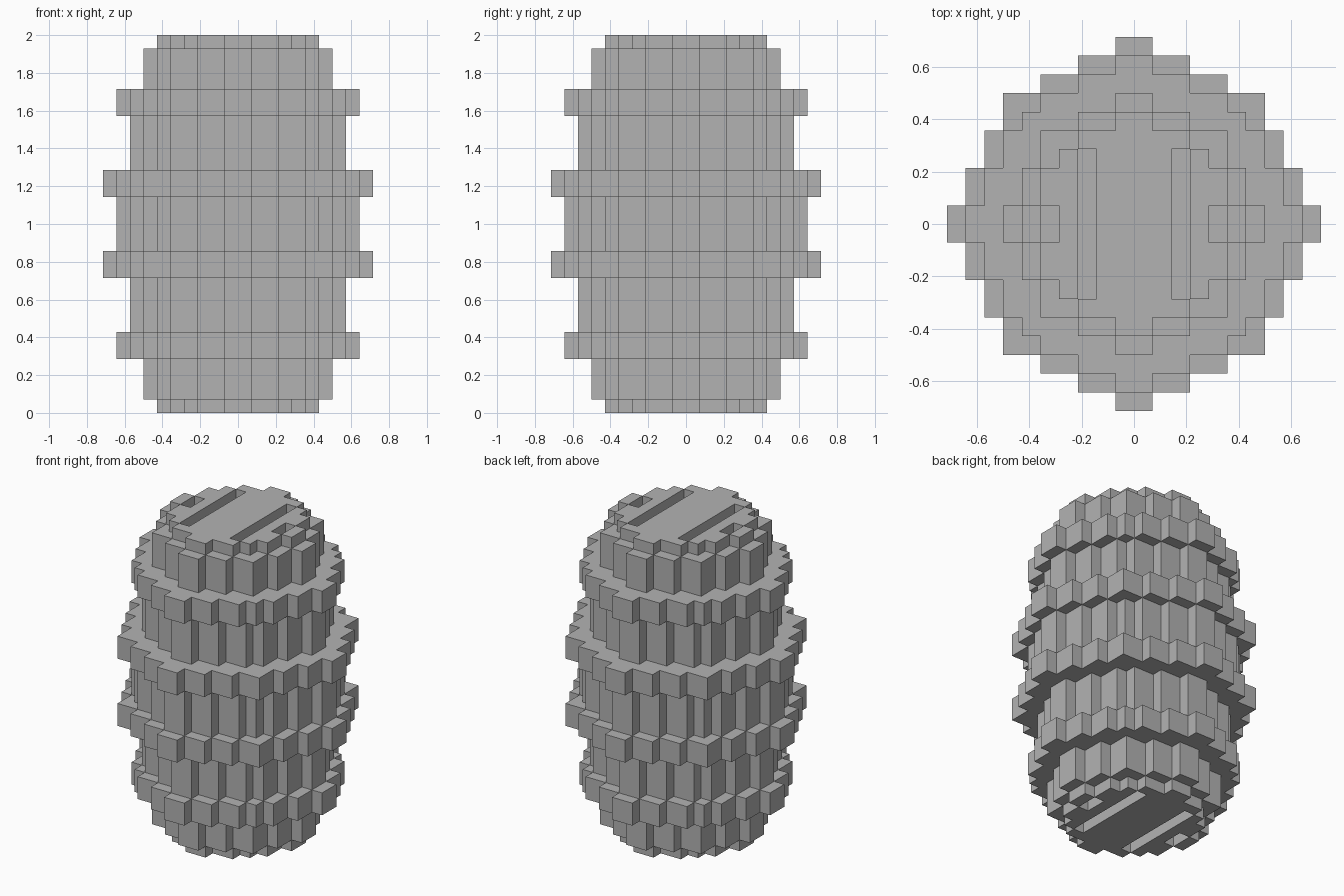
import bpy
import bmesh

cube = bpy.data.objects.get("Cube")
if cube:
    bpy.data.objects.remove(cube, do_unlink=True)

U = 1 / 14  # size of one block step

grey = bpy.data.materials.new("plain grey")
grey.use_nodes = True
grey.diffuse_color = (0.45, 0.45, 0.45, 1)
grey.node_tree.nodes["Principled BSDF"].inputs["Base Color"].default_value = grey.diffuse_color

# Outer corners of one quarter of each stepped round, from +x to +y
ROUNDS = {
    6: [(6, 1), (5, 3), (4, 4), (3, 5), (1, 6)],
    7: [(7, 1), (6, 3), (5, 5), (3, 6), (1, 7)],
    8: [(8, 1), (7, 3), (6, 5), (5, 6), (3, 7), (1, 8)],
    9: [(9, 1), (8, 3), (7, 5), (6, 6), (5, 7), (3, 8), (1, 9)],
    10: [(10, 1), (9, 3), (8, 5), (7, 7), (5, 8), (3, 9), (1, 10)],
}


def outline(radius):
    """Full stepped outline, one quarter turned four times."""
    corners = ROUNDS[radius]
    quarter = []
    for i, (x, y) in enumerate(corners):
        quarter.append((x, y))
        if i + 1 < len(corners):
            quarter.append((corners[i + 1][0], y))
    loop = []
    for _ in range(4):
        loop += quarter
        quarter = [(-y, x) for x, y in quarter]
    return loop


def prism(name, loop, low, high):
    """Extrude a flat outline between two heights."""
    bm = bmesh.new()
    base = bm.faces.new([bm.verts.new((x * U, y * U, low * U)) for x, y in loop])
    top = bmesh.ops.extrude_face_region(bm, geom=[base])["geom"]
    verts = [g for g in top if isinstance(g, bmesh.types.BMVert)]
    bmesh.ops.translate(bm, verts=verts, vec=(0, 0, (high - low) * U))
    bmesh.ops.recalc_face_normals(bm, faces=bm.faces)
    mesh = bpy.data.meshes.new(name)
    bm.to_mesh(mesh)
    bm.free()
    mesh.materials.append(grey)
    obj = bpy.data.objects.new(name, mesh)
    bpy.context.collection.objects.link(obj)
    return obj


def cut(obj, x0, x1, y, low, high):
    """Cut a straight slot through a part."""
    loop = [(x0, -y), (x1, -y), (x1, y), (x0, y)]
    cutter = prism("slot_cutter", loop, low, high)
    cutter.hide_render = True
    mod = obj.modifiers.new("slot", 'BOOLEAN')
    mod.operation = 'DIFFERENCE'
    mod.solver = 'EXACT'
    mod.object = cutter
    bpy.context.view_layer.objects.active = obj
    bpy.ops.object.modifier_apply(modifier=mod.name)
    bpy.data.objects.remove(cutter, do_unlink=True)


# Barrel wall sections and the hoops between them
for name, radius, low, high in [
    ("lower_end_wall", 7, 1, 4), ("lower_end_hoop", 9, 4, 6),
    ("lower_wall", 8, 6, 10), ("lower_middle_hoop", 10, 10, 12),
    ("middle_wall", 9, 12, 16), ("upper_middle_hoop", 10, 16, 18),
    ("upper_wall", 8, 18, 22), ("upper_end_hoop", 9, 22, 24),
    ("upper_end_wall", 7, 24, 27),
]:
    prism(name, outline(radius), low, high)

# End lids with plank grooves and a small pit at each side
for name, low in (("bottom_lid", 0), ("top_lid", 27)):
    lid = prism(name, outline(6), low, low + 1)
    for side in (-1, 1):
        for inner, outer, y in ((2, 3, 4), (4, 5, 1)):
            a, b = sorted((side * inner, side * outer))
            cut(lid, a, b, y, low - 0.5, low + 1.5)
